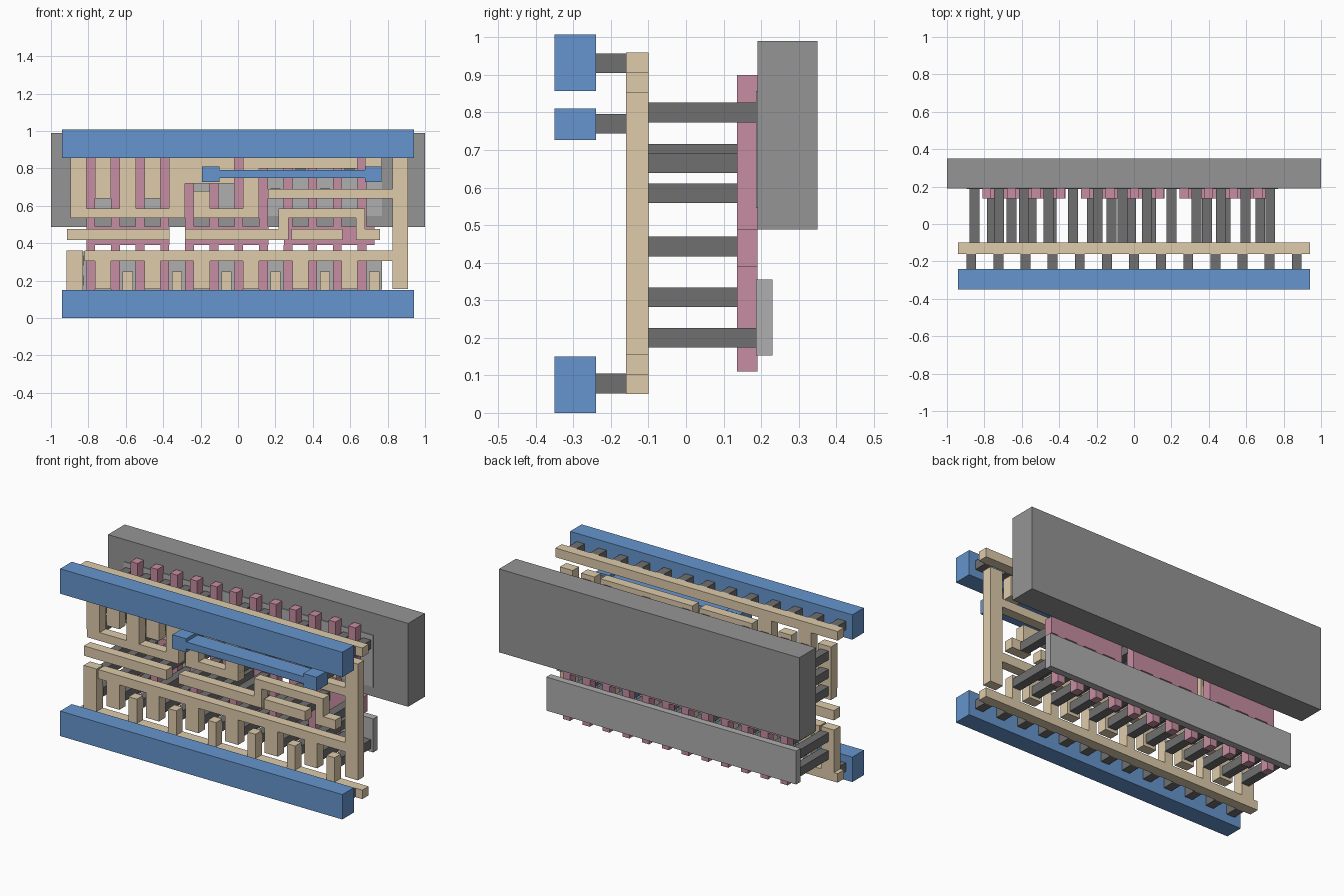
import bpy, bmesh

if "Cube" in bpy.data.objects:
    bpy.data.objects.remove(bpy.data.objects["Cube"])

def material(name, c):
    m = bpy.data.materials.new(name)
    m.diffuse_color = (*c, 1)
    m.use_nodes = True
    m.node_tree.nodes["Principled BSDF"].inputs["Base Color"].default_value = m.diffuse_color
    return m

BLUE = material("blue_metal", (0.13, 0.30, 0.61))
TAN = material("tan_wiring", (0.73, 0.60, 0.41))
PINK = material("pink_gate", (0.57, 0.27, 0.36))
DARK = material("dark_contact", (0.16, 0.16, 0.16))
MID = material("mid_grey", (0.30, 0.30, 0.30))
LIGHT = material("light_grey", (0.43, 0.43, 0.43))

# y ranges of the stacked layers
METAL, VIA, WIRE = (-0.35, -0.24), (-0.24, -0.16), (-0.16, -0.10)
POLY, DIFF, WELL = (0.136, 0.191), (0.187, 0.23), (0.191, 0.35)
TO_POLY, TO_DIFF = (-0.10, 0.136), (-0.10, 0.187)

def part(name, ys, rects, mat):
    """One object made of boxes; each rect is x0, x1, z0, z1."""
    bm = bmesh.new()
    for x0, x1, z0, z1 in rects:
        cube = bmesh.ops.create_cube(bm, size=1)
        for v in cube["verts"]:
            v.co = (x1 if v.co.x > 0 else x0, ys[v.co.y > 0], z1 if v.co.z > 0 else z0)
    me = bpy.data.meshes.new(name)
    bm.to_mesh(me)
    bm.free()
    me.materials.append(mat)
    ob = bpy.data.objects.new(name, me)
    bpy.context.collection.objects.link(ob)
    return ob

def square(x, z, h=0.0265):
    return (x - h, x + h, z - h, z + h)

def column(x, z0, z1, h=0.043):
    return (x - h, x + h, z0, z1)

PITCH = 0.1318
gates = [-0.787 + PITCH * i for i in range(12)]
sd = [-0.853 + PITCH * i for i in range(13)]      # contact columns between gates
rail_x = [-0.87 + 0.145 * i for i in range(13)]

# Well and active slabs
part("back_well", WELL, [(-1, 1, 0.488, 0.99)], MID)
part("upper_active_slab", DIFF, [(-0.895, 0.77, 0.545, 0.857)], LIGHT)
part("lower_active_slab", DIFF, [(-0.895, 0.77, 0.153, 0.355)], LIGHT)

# Gate fingers with three connecting plates
plates = [(-0.81, -0.365), (-0.283, 0.163), (0.245, 0.73)]
fingers = []
for x in gates:
    fingers += [column(x, 0.11, 0.39, 0.0235), column(x, 0.49, 0.90, 0.0235)]
part("gate_fingers", POLY, fingers, PINK)
part("gate_plates", POLY, [(a, b, 0.39, 0.49) for a, b in plates], PINK)

# Metal rails and jumper
part("bottom_metal_rail", METAL, [(-0.94, 0.94, 0, 0.15)], BLUE)
part("top_metal_rail", METAL, [(-0.94, 0.94, 0.857, 1.007)], BLUE)
part("metal_jumper", METAL, [(-0.193, -0.1, 0.727, 0.81), (-0.1, 0.68, 0.749, 0.791),
                             (0.68, 0.768, 0.727, 0.81)], BLUE)

# Vias under the metal
part("metal_vias", VIA, [square(x, z) for x in rail_x for z in (0.078, 0.931)]
     + [square(-0.145, 0.77), square(0.725, 0.77)], DARK)

# Wiring rails with their tabs
part("bottom_wire_rail", WIRE, [(-0.94, 0.94, 0.05, 0.104), column(sd[0] - 0.02, 0.104, 0.36)]
     + [column(sd[i], 0.104, 0.25, 0.027) for i in range(2, 13, 2)], TAN)
part("top_wire_rail", WIRE, [(-0.94, 0.94, 0.905, 0.96)]
     + [column(sd[i], 0.64, 0.905) for i in (1, 3)], TAN)

# Output wire: lower comb, right post, upper arm
part("output_wire", WIRE, [(-0.82, 0.825, 0.305, 0.36), (0.825, 0.91, 0.155, 0.855),
                           (0.16, 0.825, 0.64, 0.69)]
     + [column(sd[i], 0.155, 0.305) for i in range(1, 12, 2)], TAN)

# Upper left comb and neighbouring wires
part("upper_left_wire", WIRE, [(-0.895, -0.283, 0.535, 0.585), column(sd[0], 0.585, 0.855),
                               column(sd[2], 0.585, 0.855), column(sd[4], 0.585, 0.72),
                               (-0.369, -0.02, 0.72, 0.855)], TAN)
part("upper_middle_wire", WIRE, [(-0.237, 0.113, 0.535, 0.585), column(sd[5], 0.585, 0.68),
                                 column(sd[7], 0.585, 0.80), (0.027, 0.64, 0.80, 0.855)], TAN)
part("upper_right_wire", WIRE, [(0.68, 0.768, 0.73, 0.855)], TAN)

# Input wires across the middle
part("left_input_wire", WIRE, [(-0.915, -0.365, 0.418, 0.477)], TAN)
part("middle_input_wire", WIRE, [(-0.283, 0.217, 0.418, 0.477), (0.217, 0.27, 0.418, 0.535),
                                 (0.217, 0.68, 0.535, 0.585), (0.63, 0.68, 0.477, 0.535),
                                 (0.63, 0.76, 0.418, 0.477)], TAN)
part("right_input_wire", WIRE, [(0.285, 0.56, 0.418, 0.477)], TAN)

# Contacts from wiring down to gates and active slabs
part("gate_contacts", TO_POLY, [square(x, 0.443) for x in
     (-0.76, -0.655, -0.548, -0.44, -0.226, -0.12, -0.015, 0.09,
      0.335, 0.39, 0.49, 0.675)], DARK)
lower = [square(x, 0.2) for x in sd] + [square(sd[0], 0.308)]
lower += [square(sd[i], 0.308) for i in (1, 3, 5, 7, 9, 11)]
part("lower_contacts", TO_DIFF, lower, DARK)
upper = [square(sd[i], 0.8) for i in (0, 1, 2, 3, 4, 6, 7, 9, 11, 12)]
upper += [square(sd[i], 0.69) for i in (0, 1, 2, 3, 4, 7)]
upper += [square(sd[i], 0.665) for i in (8, 10)]
upper += [square(sd[i], 0.585) for i in (0, 2, 4, 5, 7)]
part("upper_contacts", TO_DIFF, upper, DARK)
